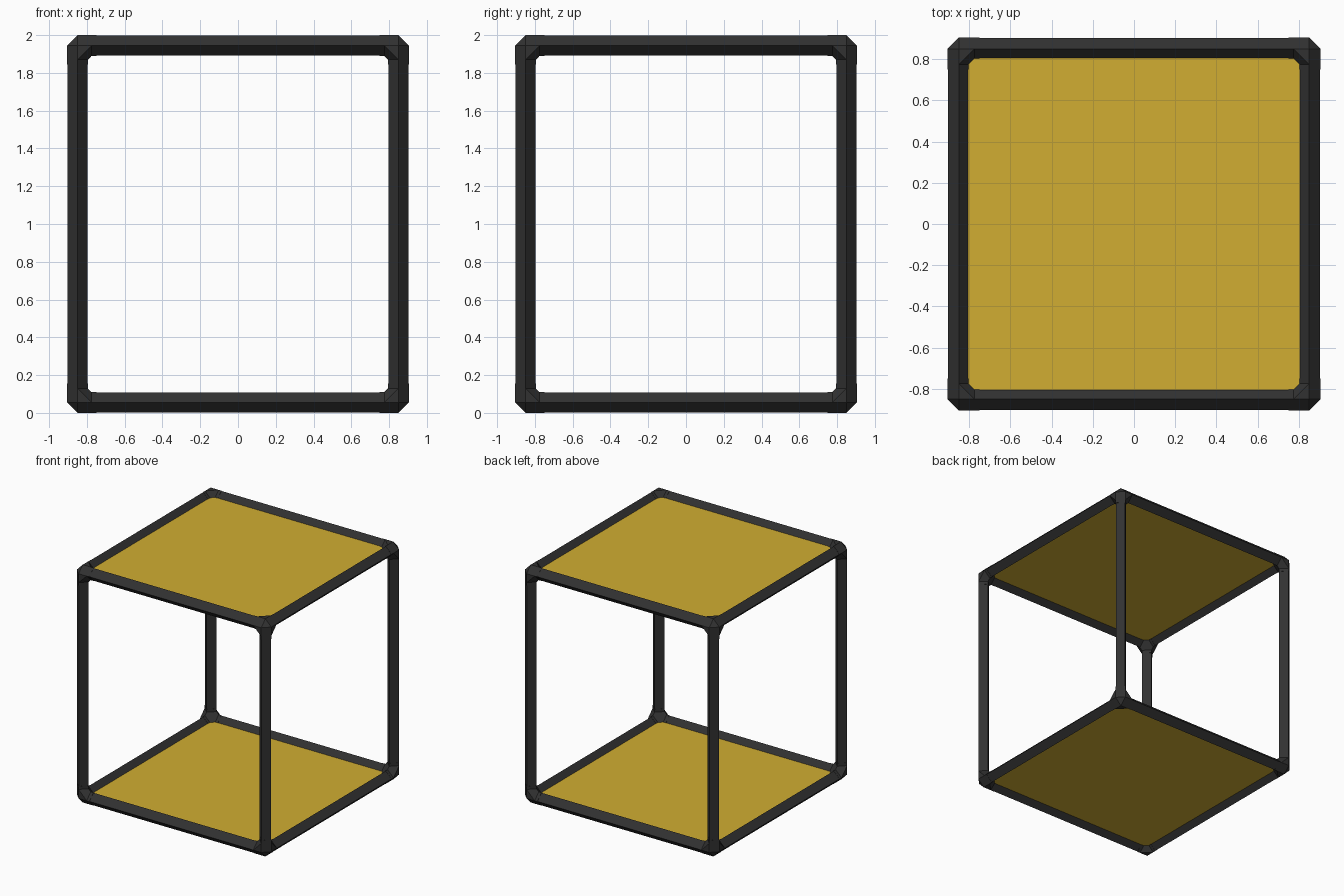
import bpy, bmesh
from itertools import product
from mathutils import Vector

cube = bpy.data.objects.get("Cube")
if cube:
    bpy.data.objects.remove(cube, do_unlink=True)

HALF = 0.85          # bar centre line, sideways
RISE = 0.945         # bar centre line, up and down from the middle
MID = Vector((0, 0, 1))
BAR, JOINT = 0.053, 0.055
ARM, WEB = 0.1, 0.075
AXES = [Vector((1, 0, 0)), Vector((0, 1, 0)), Vector((0, 0, 1))]
REACH = [HALF, HALF, RISE]


def material(name, color):
    m = bpy.data.materials.new(name)
    m.use_nodes = True
    m.diffuse_color = color
    m.node_tree.nodes["Principled BSDF"].inputs["Base Color"].default_value = color
    return m


frame_dark = material("frame charcoal", (0.031, 0.031, 0.031, 1))
panel_gold = material("panel gold", (0.64, 0.42, 0.032, 1))


def finish(name, bm, mat):
    bmesh.ops.recalc_face_normals(bm, faces=bm.faces)
    mesh = bpy.data.meshes.new(name)
    bm.to_mesh(mesh)
    bm.free()
    mesh.materials.append(mat)
    obj = bpy.data.objects.new(name, mesh)
    bpy.context.collection.objects.link(obj)


def diamond(center, axis, r):
    """Four points of a diamond section square to the given axis."""
    u, v = AXES[(axis + 1) % 3], AXES[(axis + 2) % 3]
    return [center + d * r for d in (u, v, -u, -v)]


def hull(bm, points):
    verts = [bm.verts.new(p) for p in points]
    res = bmesh.ops.convex_hull(bm, input=verts)
    junk = {g for g in res["geom_interior"] + res["geom_unused"]
            if isinstance(g, bmesh.types.BMVert)}
    bmesh.ops.delete(bm, geom=list(junk), context='VERTS')


# Twelve diamond bars
for axis, kind in enumerate(("cross_bar", "side_bar", "post")):
    b, c = (axis + 1) % 3, (axis + 2) % 3
    for i, (sb, sc) in enumerate(product((-1, 1), repeat=2)):
        center = MID + AXES[b] * sb * REACH[b] + AXES[c] * sc * REACH[c]
        half = AXES[axis] * (REACH[axis] - ARM + 0.01)
        bm = bmesh.new()
        hull(bm, diamond(center - half, axis, BAR) + diamond(center + half, axis, BAR))
        finish(f"{kind}_{i + 1}", bm, frame_dark)

# Eight corner joints: a webbed core with three short sleeves
for i, signs in enumerate(product((-1, 1), repeat=3)):
    center = MID + Vector([s * r for s, r in zip(signs, REACH)])
    bm = bmesh.new()
    core = [center + a * s * JOINT for a in AXES for s in (-1, 1)]
    for axis, s in enumerate(signs):
        inward = AXES[axis] * -s
        core += diamond(center + inward * WEB, axis, JOINT)
        hull(bm, diamond(center, axis, JOINT)
             + diamond(center + inward * ARM, axis, JOINT))
    hull(bm, core)
    finish(f"corner_joint_{i + 1}", bm, frame_dark)

# Top and bottom panels, with their edges tucked into the bars
for name, s in (("bottom_panel", -1), ("top_panel", 1)):
    bm = bmesh.new()
    bmesh.ops.create_cube(bm, size=1)
    bmesh.ops.scale(bm, vec=(1.63, 1.63, 0.018), verts=bm.verts)
    bmesh.ops.translate(bm, vec=MID + AXES[2] * s * RISE, verts=bm.verts)
    finish(name, bm, panel_gold)
